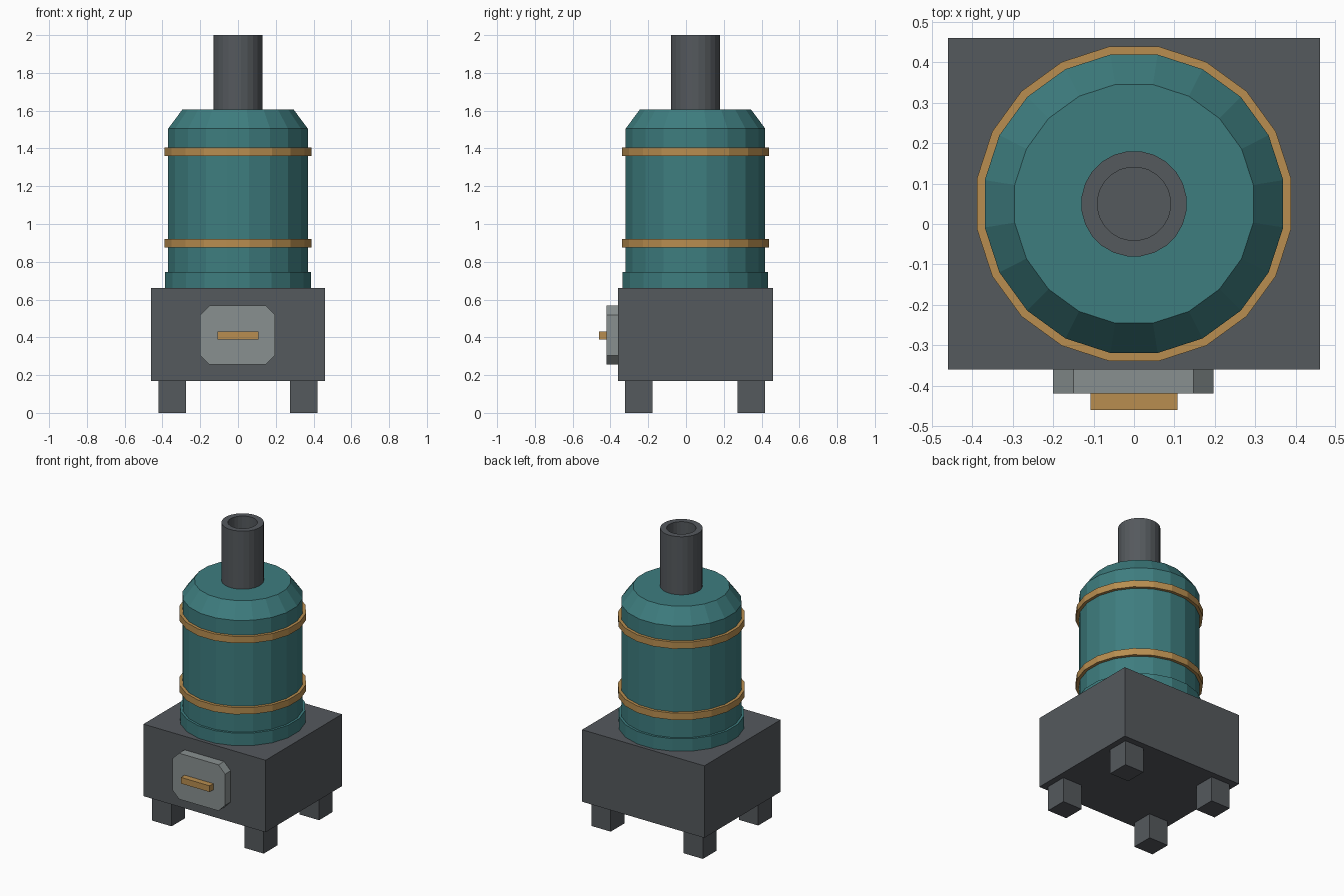
import bpy, bmesh, math

if "Cube" in bpy.data.objects:
    bpy.data.objects.remove(bpy.data.objects["Cube"])


def material(name, rgb):
    m = bpy.data.materials.new(name)
    m.diffuse_color = (*rgb, 1)
    m.use_nodes = True
    m.node_tree.nodes["Principled BSDF"].inputs["Base Color"].default_value = m.diffuse_color
    return m


IRON = material("dark_iron", (0.09, 0.10, 0.11))
TEAL = material("teal_paint", (0.048, 0.205, 0.212))
BRASS = material("brass", (0.48, 0.27, 0.08))
STEEL = material("pale_steel", (0.25, 0.28, 0.28))
AXIS_Y = 0.05  # boiler axis sits slightly behind centre


def finish(name, bm, mat):
    bmesh.ops.recalc_face_normals(bm, faces=bm.faces)
    me = bpy.data.meshes.new(name)
    bm.to_mesh(me)
    bm.free()
    me.materials.append(mat)
    ob = bpy.data.objects.new(name, me)
    bpy.context.collection.objects.link(ob)
    return ob


def box(name, lo, hi, mat):
    bm = bmesh.new()
    bmesh.ops.create_cube(bm, size=1)
    for v in bm.verts:
        v.co = [(a + b) / 2 + c * (b - a) for a, b, c in zip(lo, hi, v.co)]
    return finish(name, bm, mat)


def lathe(name, profile, sides, mat, closed=False):
    """Revolve (radius, z) points; open profiles get end caps, closed ones form a ring."""
    bm = bmesh.new()
    rings = []
    for r, z in profile:
        angles = [(i + 0.5) * math.tau / sides for i in range(sides)]
        rings.append([bm.verts.new((r * math.cos(a), AXIS_Y + r * math.sin(a), z)) for a in angles])
    pairs = list(zip(rings, rings[1:]))
    if closed:
        pairs.append((rings[-1], rings[0]))
    else:
        bm.faces.new(rings[0])
        bm.faces.new(rings[-1])
    for a, b in pairs:
        for i in range(sides):
            j = (i + 1) % sides
            bm.faces.new((a[i], a[j], b[j], b[i]))
    return finish(name, bm, mat)


# Firebox and its four legs
box("firebox", (-0.46, -0.36, 0.17), (0.46, 0.46, 0.66), IRON)
for side, x in (("left", -0.347), ("right", 0.347)):
    for end, y in (("front", -0.25), ("back", 0.345)):
        box(f"{end}_{side}_leg", (x - 0.073, y - 0.073, 0), (x + 0.073, y + 0.073, 0.17), IRON)

# Boiler with base flange and sloped shoulder
lathe("boiler", [(0.39, 0.66), (0.39, 0.745), (0.374, 0.745), (0.374, 1.505), (0.299, 1.605)], 20, TEAL)

# Brass bands
for name, z in (("lower_band", 0.898), ("upper_band", 1.382)):
    lathe(name, [(0.37, z - 0.023), (0.394, z - 0.023), (0.394, z + 0.023), (0.37, z + 0.023)],
          20, BRASS, closed=True)

# Chimney with a hollow mouth
lathe("chimney", [(0.131, 1.6), (0.131, 2.0), (0.091, 2.0), (0.091, 1.8)], 24, IRON)

# Fire door: plate with clipped corners
bm = bmesh.new()
outline = [(-0.2, 0.305), (-0.15, 0.255), (0.147, 0.255), (0.197, 0.305),
           (0.197, 0.518), (0.147, 0.568), (-0.15, 0.568), (-0.2, 0.518)]
face = bm.faces.new([bm.verts.new((x, -0.36, z)) for x, z in outline])
moved = bmesh.ops.extrude_face_region(bm, geom=[face], use_keep_orig=True)["geom"]
bmesh.ops.translate(bm, vec=(0, -0.06, 0), verts=[g for g in moved if isinstance(g, bmesh.types.BMVert)])
finish("fire_door", bm, STEEL)
box("door_handle", (-0.108, -0.46, 0.388), (0.108, -0.42, 0.43), BRASS)
